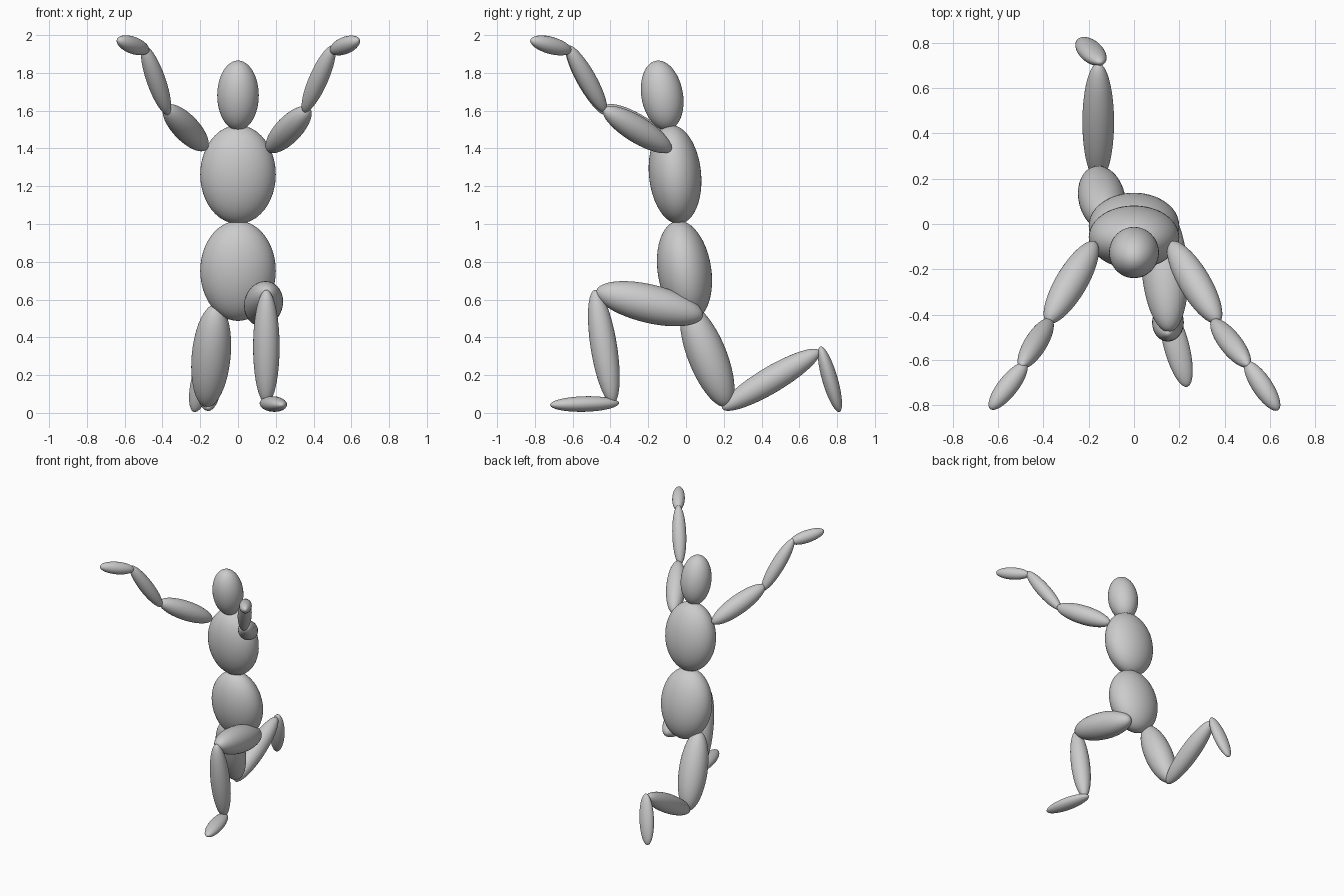
import bpy, bmesh
from mathutils import Vector, Matrix


def ellipsoid(name, center, axis, length, width, depth=None):
    """Smooth ellipsoid: half-length along axis, half-width sideways, half-depth front to back."""
    depth = depth or width
    z = Vector(axis).normalized()
    side = Vector((1, 0, 0))
    x = (side - z * side.dot(z)).normalized()
    y = z.cross(x)
    mat = Matrix((x * width, y * depth, z * length)).transposed().to_4x4()
    mesh = bpy.data.meshes.new(name)
    bm = bmesh.new()
    bmesh.ops.create_uvsphere(bm, u_segments=48, v_segments=24, radius=1)
    bmesh.ops.transform(bm, matrix=mat, verts=bm.verts)
    for f in bm.faces:
        f.smooth = True
    bm.to_mesh(mesh)
    bm.free()
    obj = bpy.data.objects.new(name, mesh)
    obj.location = center
    bpy.context.collection.objects.link(obj)
    return obj


# Head and torso, leaning slightly forward
ellipsoid("head", (0, -0.126, 1.681), (0, -0.174, 0.985), 0.186, 0.11)
ellipsoid("chest", (0, -0.058, 1.262), (0, -0.025, 0.26), 0.262, 0.2, 0.138)
ellipsoid("pelvis", (0, -0.008, 0.752), (0, -0.04, 0.264), 0.267, 0.2, 0.142)

# Raised arms, spread outward and forward
ellipsoid("left_upper_arm", (0.268, -0.258, 1.5), (0.45, -0.76, 0.466), 0.233, 0.07)
ellipsoid("left_forearm", (0.427, -0.526, 1.768), (0.357, -0.457, 0.81), 0.216, 0.05)
ellipsoid("left_hand", (0.566, -0.715, 1.945), (0.54, -0.815, 0.22), 0.131, 0.045)
ellipsoid("right_upper_arm", (-0.277, -0.258, 1.51), (-0.45, -0.76, 0.466), 0.233, 0.07)
ellipsoid("right_forearm", (-0.434, -0.527, 1.762), (-0.293, -0.469, 0.83), 0.219, 0.05)
ellipsoid("right_hand", (-0.556, -0.716, 1.946), (-0.6, -0.77, 0.22), 0.131, 0.045)

# Left leg, stepping forward with the foot flat
ellipsoid("left_thigh", (0.135, -0.193, 0.578), (0.02, -0.28, 0.066), 0.291, 0.102)
ellipsoid("left_shin", (0.15, -0.435, 0.35), (0, -0.156, 0.988), 0.305, 0.07)
ellipsoid("left_foot", (0.187, -0.537, 0.047), (0.255, -0.966, -0.026), 0.188, 0.056, 0.041)

# Right leg, kneeling with the toes on the ground behind
ellipsoid("right_thigh", (-0.142, 0.113, 0.302), (-0.025, 0.107, -0.268), 0.291, 0.103)
ellipsoid("right_shin", (-0.158, 0.45, 0.175), (0, 0.86, 0.51), 0.3, 0.07)
ellipsoid("right_foot", (-0.19, 0.762, 0.178), (-0.23, 0.27, -0.93), 0.185, 0.056, 0.041)
